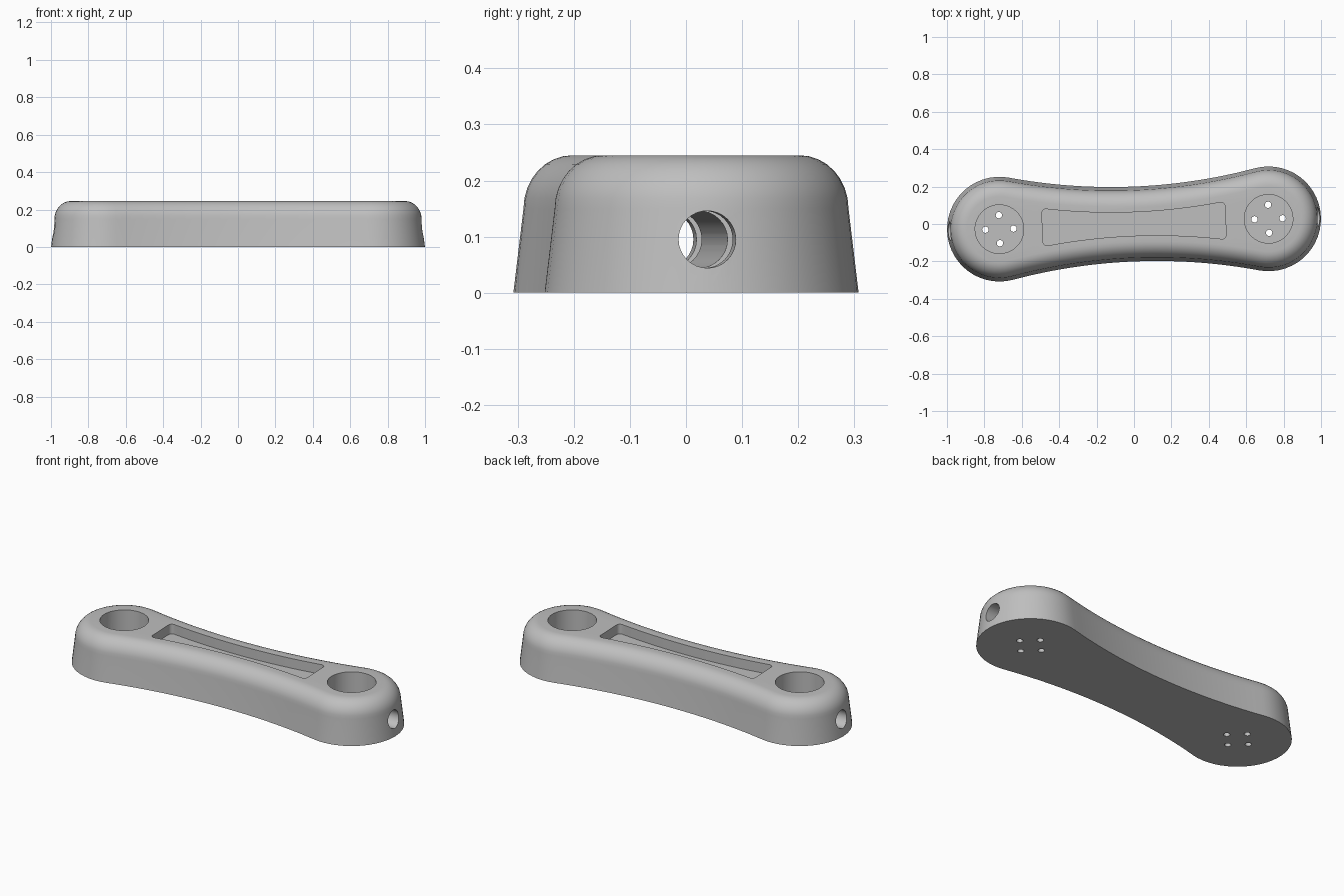
import bpy, bmesh, math
from mathutils import Matrix, Vector

if "Cube" in bpy.data.objects:
    bpy.data.objects.remove(bpy.data.objects["Cube"], do_unlink=True)

END_X, END_R = 0.72, 0.28        # round ends
WAIST, WAIST_R = 0.20, 3.0       # concave sides
HEIGHT = 0.245
TILT = math.radians(2.2)

grey = bpy.data.materials.new("plain grey")
grey.use_nodes = True
colour = (0.52, 0.52, 0.52, 1)
grey.diffuse_color = colour
grey.node_tree.nodes["Principled BSDF"].inputs["Base Color"].default_value = colour


def make_object(name, bm):
    bmesh.ops.recalc_face_normals(bm, faces=bm.faces)
    mesh = bpy.data.meshes.new(name)
    bm.to_mesh(mesh)
    bm.free()
    mesh.materials.append(grey)
    obj = bpy.data.objects.new(name, mesh)
    bpy.context.collection.objects.link(obj)
    return obj


def arc(cx, cy, r, a0, a1, n):
    return [Vector((cx + r * math.cos(a0 + (a1 - a0) * i / n),
                    cy + r * math.sin(a0 + (a1 - a0) * i / n))) for i in range(n + 1)]


def outline(inset):
    """Bone-shaped loop: two end arcs joined by two tangent concave arcs."""
    cy = WAIST + WAIST_R
    a = math.atan2(cy, -END_X)
    half = arc(END_X, 0, END_R - inset, -a, a, 28)
    side = arc(0, cy, WAIST_R + inset, a - math.pi, -a, 24)
    # the side arc runs from the +x end to the -x end
    side = sorted(side, key=lambda p: -p.x)[1:-1]
    loop = half + side
    return loop + [-p for p in loop]


def cylinder(name, r, depth, matrix, sides=48):
    bm = bmesh.new()
    bmesh.ops.create_cone(bm, cap_ends=True, segments=sides, radius1=r, radius2=r,
                          depth=depth, matrix=matrix)
    return make_object(name, bm)


# Body: drafted wall followed by a rounded top edge
levels = [(0, 0)]
for i in range(9):
    t = math.pi / 2 * i / 8
    levels.append((0.018 + 0.087 * (1 - math.cos(t)), 0.15 + 0.095 * math.sin(t)))
bm = bmesh.new()
rings = [[bm.verts.new((p.x, p.y, z)) for p in outline(d)] for d, z in levels]
for low, high in zip(rings, rings[1:]):
    for i in range(len(low)):
        j = (i + 1) % len(low)
        bm.faces.new((low[i], low[j], high[j], high[i]))
bm.faces.new(rings[0])
bm.faces.new(rings[-1])
body = make_object("link_body", bm)

# Shallow waisted recess with rounded corners
bm = bmesh.new()
n, recess_r, mid = 20, 3.13, 0.063
edge = []
for i in range(n + 1):
    x = -0.49 + 0.98 * i / n
    edge.append((x, mid + recess_r - math.sqrt(recess_r ** 2 - x * x)))
verts = [bm.verts.new((x, y, 0.188)) for x, y in edge]
verts += [bm.verts.new((-x, -y, 0.188)) for x, y in edge]
floor = bm.faces.new(verts)
corners = [verts[k] for k in (0, n, n + 1, 2 * n + 1)]
bmesh.ops.bevel(bm, geom=corners, offset=0.025, segments=5, profile=0.5, affect='VERTICES')
lid = bmesh.ops.extrude_face_region(bm, geom=bm.faces[:])["geom"]
bmesh.ops.translate(bm, vec=(0, 0, 0.2), verts=[v for v in lid if isinstance(v, bmesh.types.BMVert)])
cutters = [make_object("recess_cutter", bm)]

# Round pockets with four small holes through each floor
for side in (-1, 1):
    cx = side * END_X
    cutters.append(cylinder("pocket_cutter", 0.13, 0.4, Matrix.Translation((cx, 0, 0.235))))
    for k in range(4):
        a = k * math.pi / 2
        spot = (cx + 0.075 * math.cos(a), 0.075 * math.sin(a), 0)
        cutters.append(cylinder("screw_hole_cutter", 0.017, 0.2, Matrix.Translation(spot), 20))

# Cable tunnel along the whole length
along = Matrix.Translation((0, 0, 0.095)) @ Matrix.Rotation(math.pi / 2, 4, 'Y')
cutters.append(cylinder("tunnel_cutter", 0.051, 2.4, along, 32))

bpy.context.view_layer.objects.active = body
for cutter in cutters:
    cutter.hide_render = True
    mod = body.modifiers.new(cutter.name, 'BOOLEAN')
    mod.operation = 'DIFFERENCE'
    mod.solver = 'EXACT'
    mod.object = cutter
    bpy.ops.object.modifier_apply(modifier=mod.name)
    bpy.data.objects.remove(cutter, do_unlink=True)

# The link lies slightly turned
body.data.transform(Matrix.Rotation(TILT, 4, 'Z'))
bpy.ops.object.select_all(action='DESELECT')
body.select_set(True)
bpy.ops.object.shade_smooth_by_angle(angle=math.radians(30))
